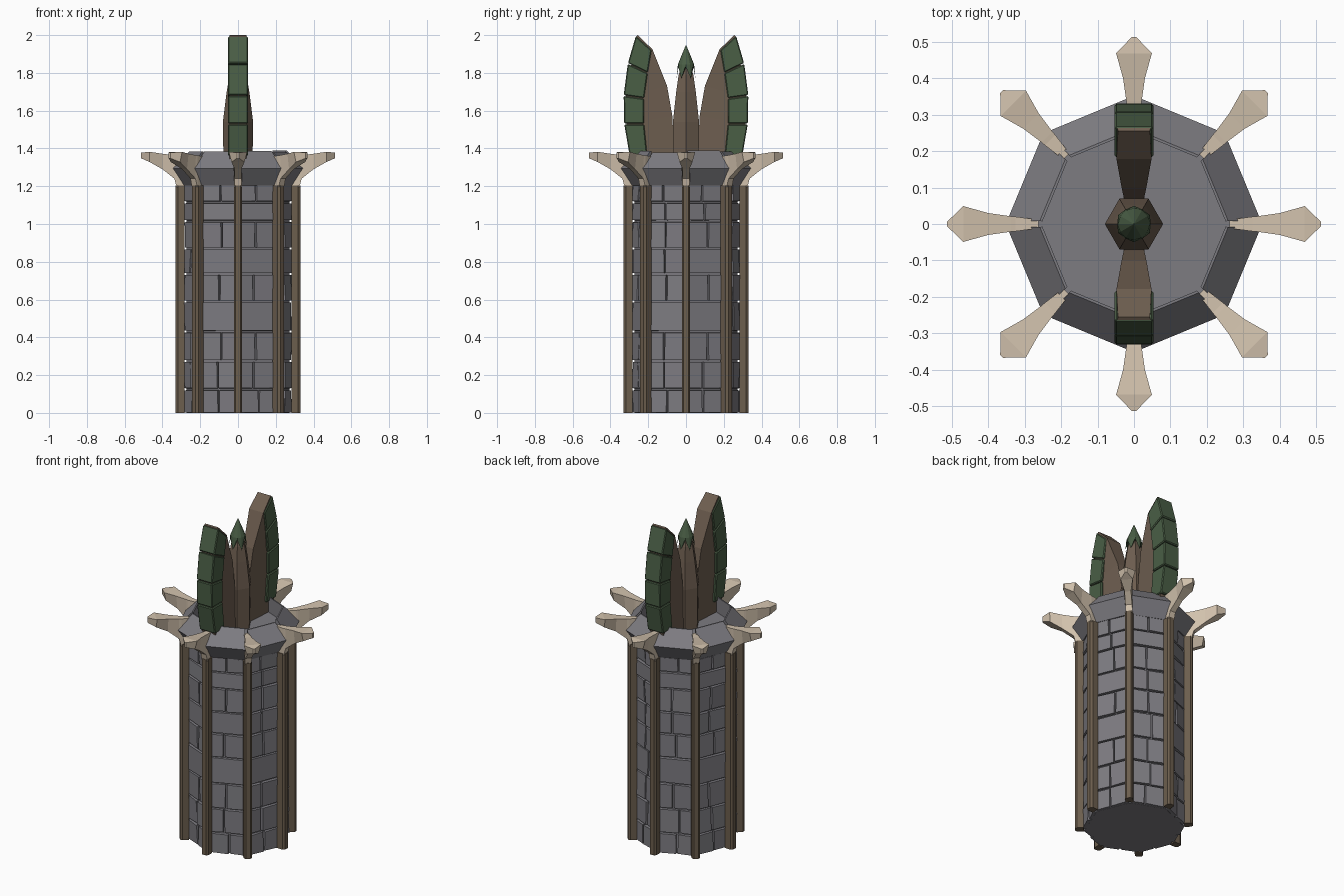
import bpy, bmesh, math, random
from mathutils import Vector, Matrix

if "Cube" in bpy.data.objects:
    bpy.data.objects.remove(bpy.data.objects["Cube"])
random.seed(4)


def material(name, col):
    m = bpy.data.materials.new(name)
    m.diffuse_color = (*col, 1)
    m.use_nodes = True
    m.node_tree.nodes["Principled BSDF"].inputs["Base Color"].default_value = m.diffuse_color
    return m


STONE = material("grey stone", (0.205, 0.20, 0.22))
WOOD = material("post wood", (0.15, 0.112, 0.075))
HORN = material("pale horn", (0.64, 0.535, 0.415))
GREEN = material("leaf green", (0.068, 0.112, 0.06))
BROWN = material("blade brown", (0.155, 0.112, 0.08))


def loft(bm, rings, mat=Matrix()):
    """Skin a list of equal-length rings and cap both ends."""
    vs = [[bm.verts.new(mat @ Vector(p)) for p in r] for r in rings]
    n = len(vs[0])
    for a, b in zip(vs, vs[1:]):
        for i in range(n):
            j = (i + 1) % n
            bm.faces.new((a[i], a[j], b[j], b[i]))
    bm.faces.new(vs[0][::-1])
    bm.faces.new(vs[-1])


def finish(bm, name, mat, bevel=0):
    bmesh.ops.recalc_face_normals(bm, faces=bm.faces)
    me = bpy.data.meshes.new(name)
    bm.to_mesh(me)
    bm.free()
    me.materials.append(mat)
    ob = bpy.data.objects.new(name, me)
    bpy.context.collection.objects.link(ob)
    if bevel:
        mod = ob.modifiers.new("bevel", 'BEVEL')
        mod.width, mod.segments = bevel, 1
    return ob


def ngon(r, z, n=8, off=0.0):
    return [(r * math.cos(off + math.tau * i / n), r * math.sin(off + math.tau * i / n), z)
            for i in range(n)]


def turn(deg):
    return Matrix.Rotation(math.radians(deg), 4, 'Z')


# octagonal core with the sunken floor on top
bm = bmesh.new()
loft(bm, [ngon(0.272, 0), ngon(0.272, 1.29)])
finish(bm, "tower_core", STONE)

# stone blocks on each of the eight walls
rows = [0, 0.125, 0.275, 0.43, 0.59, 0.735, 0.87, 1.015, 1.115, 1.21]
counts = [2, 2, 2, 1, 2, 1, 2, 1, 2]
bm = bmesh.new()
H = 0.102
for k in range(8):
    m = turn(22.5 + 45 * k)
    for i, n in enumerate(counts):
        if n == 1 and random.random() < 0.3:
            n = 2
        cuts = [-H] + [-H + 2 * H * (j + random.uniform(-0.22, 0.22)) / n
                       for j in range(1, n)] + [H]
        for a, b in zip(cuts, cuts[1:]):
            z0, z1 = rows[i] + (0.004 if i else 0), rows[i + 1] - 0.004
            a, b = a + 0.003, b - 0.003
            e = 0.002

            def out():
                return random.uniform(0.262, 0.272)
            loft(bm, [[(0.24, a, z0), (0.24, b, z0), (0.24, b, z1), (0.24, a, z1)],
                      [(out(), a + e, z0 + e), (out(), b - e, z0 + e),
                       (out(), b - e, z1 - e), (out(), a + e, z1 - e)]], m)
finish(bm, "wall_blocks", STONE)

# wooden posts standing just off the corners
bm = bmesh.new()
prof = [(0.282, -0.022), (0.318, -0.022), (0.33, -0.013), (0.33, 0.013), (0.318, 0.022), (0.282, 0.022)]
for k in range(8):
    loft(bm, [[(x, y, z) for x, y in prof] for z in (0, 1.205)], turn(45 * k))
finish(bm, "corner_posts", WOOD)

# crown panels: flare out, then lean back in to a rim around the floor
bm = bmesh.new()
for k in range(8):
    top = 1.383 + random.uniform(-0.006, 0.006)
    cross = [(0.235, 1.205), (0.27, 1.205), (0.325, 1.295), (0.242, top), (0.235, top)]
    t = math.tan(math.radians(20.8))
    loft(bm, [[(r, s * r * t, z) for r, z in cross] for s in (-1, 1)], turn(22.5 + 45 * k))
finish(bm, "crown_panels", STONE)

# flared horn claws above the posts: radius, half width, top, bottom, bottom width ratio
claw = [(0.262, 0.012, 1.36, 1.20, 1), (0.325, 0.02, 1.362, 1.195, 1),
        (0.337, 0.021, 1.364, 1.24, 0.9), (0.40, 0.03, 1.372, 1.29, 0.6),
        (0.468, 0.049, 1.382, 1.328, 0.7), (0.513, 0.006, 1.378, 1.348, 1)]
bm = bmesh.new()
for k in range(8):
    loft(bm, [[(r, -w, zt), (r, w, zt), (r, w * q, zb), (r, -w * q, zb)]
              for r, w, zt, zb, q in claw], turn(45 * k))
finish(bm, "horn_claws", HORN)

# two curved blades with segmented green plating on the outer edge
blade = [((0.27, 1.27), (0.06, 1.27), 0.028), ((0.315, 1.53), (0.072, 1.57), 0.028),
         ((0.318, 1.67), (0.10, 1.73), 0.034), ((0.29, 1.84), (0.178, 1.925), 0.048),
         ((0.263, 1.995), (0.255, 2.0), 0.044)]
outer = [(0.298, 1.36), (0.327, 1.53), (0.33, 1.68), (0.308, 1.85), (0.265, 1.997)]
inner = [(0.205, 1.36), (0.222, 1.53), (0.222, 1.665), (0.203, 1.80), (0.182, 1.922)]
for s, side in ((-1, "front"), (1, "back")):
    bm = bmesh.new()
    loft(bm, [[(-0.045, s * o[0], o[1]), (0.045, s * o[0], o[1]),
               (w, s * i[0], i[1]), (-w, s * i[0], i[1])] for o, i, w in blade])
    finish(bm, side + "_blade", BROWN)
    bm = bmesh.new()
    for j in range(4):
        def at(line, f):
            p = Vector(line[j]).lerp(Vector(line[j + 1]), f)
            return (s * p.x, p.y)
        quad = [at(outer, 0.015), at(outer, 0.985), at(inner, 0.985), at(inner, 0.015)]
        loft(bm, [[(x, y, z) for y, z in quad] for x in (-0.053, 0.053)])
    finish(bm, side + "_blade_plates", GREEN, 0.005)

# central six-sided spike with a jagged green tip
bm = bmesh.new()
loft(bm, [ngon(r, z, 6) for r, z in
          ((0.076, 1.27), (0.08, 1.54), (0.06, 1.70), (0.045, 1.79), (0.02, 1.86))])
finish(bm, "centre_spike", BROWN)
bm = bmesh.new()
ring = []
for i in range(12):
    a = math.tau * i / 12
    r, z = ((0.046, 1.83), (0.050, 1.77))[i % 2]
    ring.append((r * math.cos(a), r * math.sin(a), z))
loft(bm, [ring, ngon(0.043, 1.845, 12), ngon(0.002, 1.945, 12)])
finish(bm, "spike_tip", GREEN)
